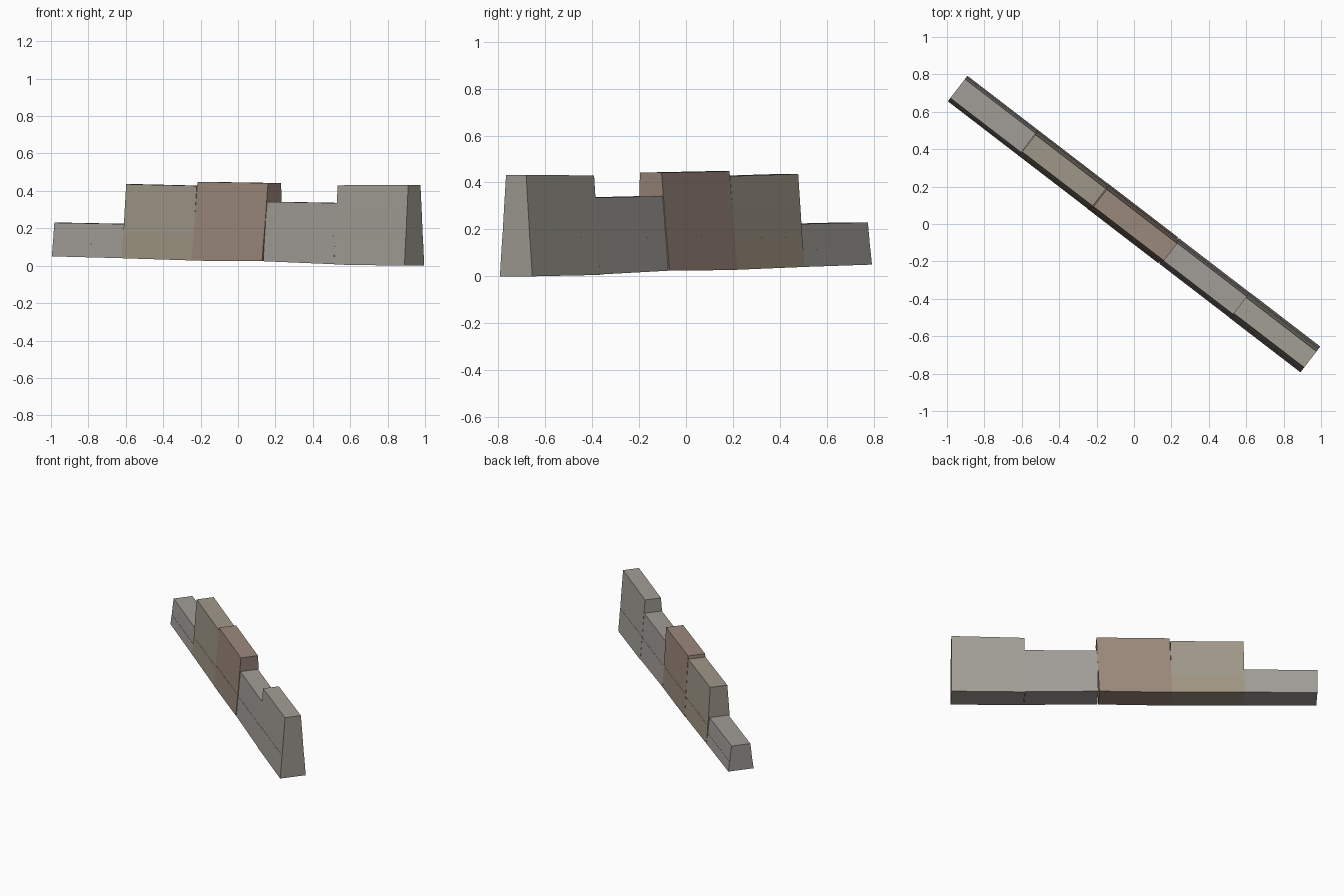
import bpy, bmesh
from mathutils import Vector

if "Cube" in bpy.data.objects:
    bpy.data.objects.remove(bpy.data.objects["Cube"])

A = Vector((0.793, -0.609, 0))      # along the wall
N = Vector((-0.609, -0.793, 0))     # towards the front side
L = 2.378 / 5                       # section length


def material(name, rgb):
    m = bpy.data.materials.new(name)
    m.diffuse_color = (*rgb, 1)
    m.use_nodes = True
    m.node_tree.nodes["Principled BSDF"].inputs["Base Color"].default_value = m.diffuse_color
    return m


def course(name, s0, s1, low, high, half_low, half_high, lean, mat):
    """Battered stone block; low/high are z pairs at its two ends."""
    bm = bmesh.new()
    rings = []
    for z, h, shift in ((low, half_low, lean[0]), (high, half_high, lean[1])):
        ring = []
        for end, side in ((0, 1), (1, 1), (1, -1), (0, -1)):
            p = A * ((s0, s1)[end] + shift) + N * (h * side)
            p.z = z[end]
            ring.append(bm.verts.new(p))
        rings.append(ring)
    a, b = rings
    bm.faces.new(a[::-1])
    bm.faces.new(b)
    for i in range(4):
        j = (i + 1) % 4
        bm.faces.new((a[i], a[j], b[j], b[i]))
    bmesh.ops.recalc_face_normals(bm, faces=bm.faces)
    me = bpy.data.meshes.new(name)
    bm.to_mesh(me)
    bm.free()
    me.materials.append(mat)
    bpy.context.collection.objects.link(bpy.data.objects.new(name, me))


grey = material("grey_stone", (0.36, 0.345, 0.30))
pale = material("pale_stone", (0.36, 0.34, 0.315))
tan = material("tan_stone", (0.35, 0.30, 0.225))
tan_top = material("light_tan_stone", (0.35, 0.315, 0.25))
clay = material("clay_stone", (0.33, 0.25, 0.20))

# sections: bottom z pair, top z pair, joint heights, materials, lean, half widths
sections = [
    ((.050, .040), (.230, .223), (.115, .172), (pale, pale, pale), 0.0, .086, .064),
    ((.040, .028), (.436, .427), (.165, .298), (tan, tan_top, tan_top), 0.004, .086, .058),
    ((.027, .024), (.448, .442), (.175,), (clay, clay), 0.009, .087, .058),
    ((.024, .008), (.342, .335), (.163, .250), (pale, pale, pale), 0.002, .086, .060),
    ((.006, .000), (.430, .432), (.165, .290), (grey, grey, grey), 0.0, .087, .054),
]

# stacked courses of each section
for i, (zb, zt, joints, mats, lean, hb, ht) in enumerate(sections):
    s0 = -2.5 * L + i * L
    levels = [zb] + [(z + .003, z - .003) for z in joints] + [zt]

    def frac(z):
        return (sum(z) - sum(zb)) / (sum(zt) - sum(zb))

    for k in range(len(levels) - 1):
        f0, f1 = frac(levels[k]), frac(levels[k + 1])
        course(f"section_{i + 1}_course_{k + 1}", s0, s0 + L, levels[k], levels[k + 1],
               hb + (ht - hb) * f0 - .001 * (k % 2), hb + (ht - hb) * f1,
               (lean * (2 * f0 - 1), lean * (2 * f1 - 1)), mats[k])
